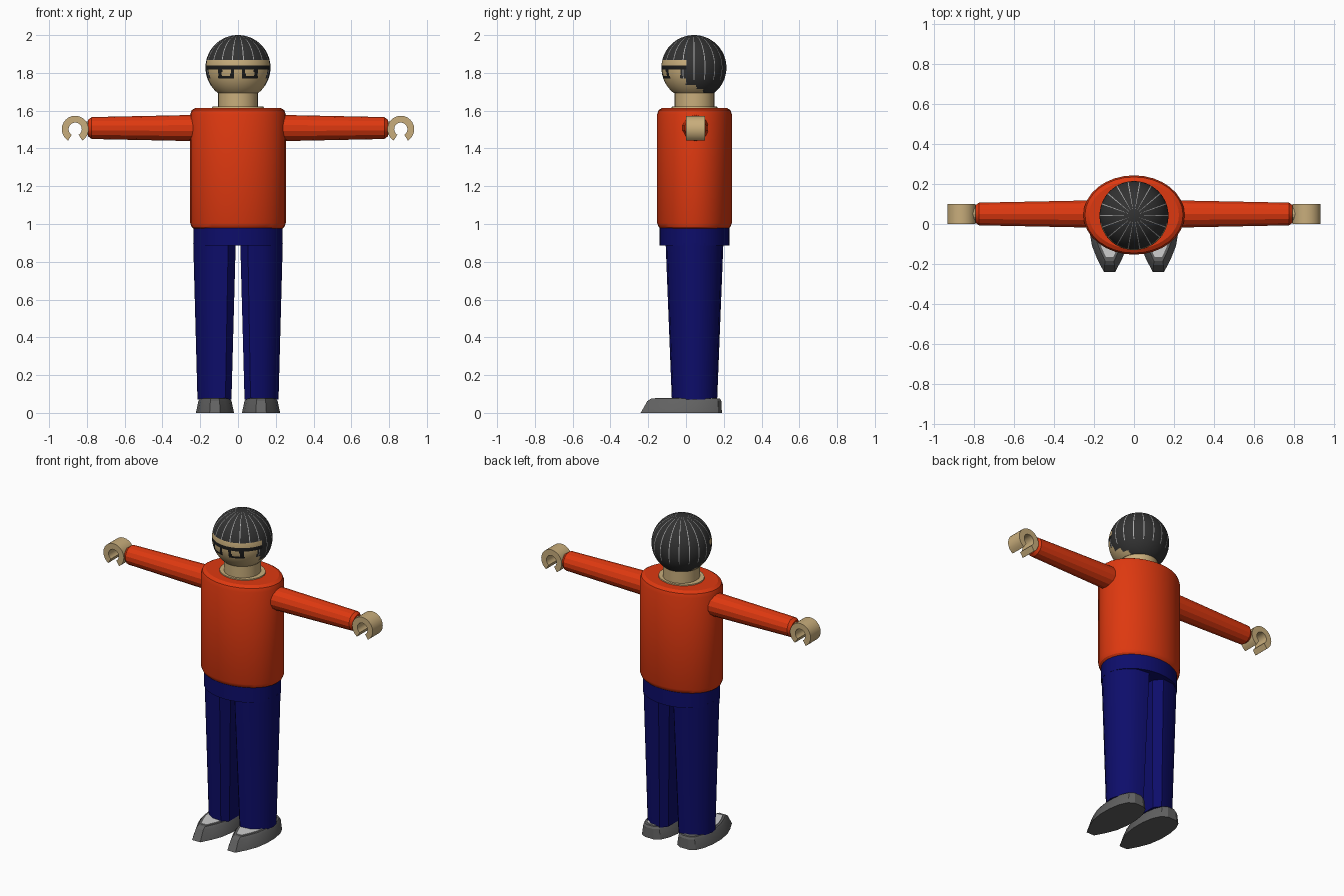
import bpy, bmesh, math
from mathutils import Vector

if "Cube" in bpy.data.objects:
    bpy.data.objects.remove(bpy.data.objects["Cube"])

CY = 0.045  # depth of the body axis


def material(name, rgb):
    m = bpy.data.materials.new(name)
    m.diffuse_color = (*rgb, 1)
    m.use_nodes = True
    m.node_tree.nodes["Principled BSDF"].inputs["Base Color"].default_value = m.diffuse_color
    return m


ORANGE = material("orange_red", (0.73, 0.04, 0.005))
BLUE = material("navy_blue", (0.004, 0.004, 0.145))
SKIN = material("tan", (0.58, 0.42, 0.2))
HAIR = material("charcoal", (0.032, 0.032, 0.032))
STREAK = material("light_grey", (0.4, 0.4, 0.4))
GLASSES = material("black", (0.012, 0.012, 0.012))
GREY = material("mid_grey", (0.12, 0.12, 0.12))
WHITE = material("off_white", (0.62, 0.62, 0.62))


def finish(name, bm, mats, angle=25):
    bmesh.ops.recalc_face_normals(bm, faces=bm.faces)
    me = bpy.data.meshes.new(name)
    bm.to_mesh(me)
    bm.free()
    for m in mats:
        me.materials.append(m)
    ob = bpy.data.objects.new(name, me)
    bpy.context.collection.objects.link(ob)
    bpy.context.view_layer.objects.active = ob
    ob.select_set(True)
    bpy.ops.object.shade_smooth_by_angle(angle=math.radians(angle))
    ob.select_set(False)
    return ob


def loft(name, rings, mats, rule=None, closed=False, angle=25):
    """Skin a list of equal-length rings; cap the ends unless closed."""
    bm = bmesh.new()
    vs = [[bm.verts.new(p) for p in r] for r in rings]
    n = len(vs[0])
    for a, b in zip(vs, vs[1:] + (vs[:1] if closed else [])):
        for i in range(n):
            j = (i + 1) % n
            bm.faces.new((a[i], a[j], b[j], b[i]))
    if not closed:
        bm.faces.new(vs[0])
        bm.faces.new(vs[-1])
    if rule:
        bm.normal_update()
        for f in bm.faces:
            f.material_index = rule(f.calc_center_median())
    return finish(name, bm, mats, angle)


def ellipse(rx, ry, z, n=32):
    return [(rx * math.cos(2 * math.pi * i / n),
             CY + ry * math.sin(2 * math.pi * i / n), z) for i in range(n)]


# Torso with softened rims, hips, collar opening and neck
loft("sweater", [ellipse(0.232, 0.178, 0.973), ellipse(0.246, 0.19, 0.985),
                 ellipse(0.253, 0.198, 1.005), ellipse(0.253, 0.198, 1.58),
                 ellipse(0.245, 0.19, 1.603), ellipse(0.225, 0.17, 1.615)], [ORANGE])
loft("hips", [ellipse(0.235, 0.185, 0.885), ellipse(0.235, 0.185, 0.98)], [BLUE])
loft("collar_opening", [ellipse(0.14, 0.125, 1.6), ellipse(0.135, 0.12, 1.621)], [SKIN])
loft("neck", [ellipse(0.105, 0.105, 1.61), ellipse(0.105, 0.105, 1.70)], [SKIN])

# Head: sphere with hair, streaks and glasses coloured by position
HZ, HR = 1.828, 0.172
GROUPS, COLS = 18, 11
STEP = 2 * math.pi / (GROUPS * COLS)
HEAD_Y = 0.042


def azimuth(i):
    return math.radians(10) + (i - 0.5) * STEP


def head_colour(c):
    x, y, z = abs(c.x), c.y, c.z
    # glasses: a bar round the front and two square frames
    if y < 0.0 and 1.818 < z < 1.838:
        return 3
    if y < 0.0 and 0.02 < x < 0.105 and 1.77 < z < 1.82:
        if not (0.04 < x < 0.085 and z > 1.786):
            return 3
    # hairline stepping down from the forehead to the nape
    if z > 1.865:
        hair = True
    elif z > 1.825:
        hair = y > 0.0
    elif z > 1.77:
        hair = y > -0.03
    elif z > 1.735:
        hair = y > 0.0
    elif z > 1.715:
        hair = y > 0.055
    else:
        hair = y > 0.09 and z > 1.69
    if not hair:
        return 0
    az = math.atan2(c.x, -(c.y - HEAD_Y)) % (2 * math.pi)
    col = int((az - azimuth(0)) % (2 * math.pi) / STEP) % COLS
    rad = math.hypot(c.x, c.y - HEAD_Y)
    return 2 if col == 0 and rad > 0.03 and z > 1.76 else 1


rings = []
for k in range(60):
    lat = math.radians(-51 + 140.5 * k / 59)
    rings.append([(HR * math.cos(lat) * math.sin(azimuth(i)),
                   HEAD_Y - HR * math.cos(lat) * math.cos(azimuth(i)),
                   HZ + HR * math.sin(lat)) for i in range(GROUPS * COLS)])
loft("head", rings, [SKIN, HAIR, STREAK, GLASSES], head_colour, angle=35)

# Half outlines, front to back
LEG = [(0.05, -0.15), (0.13, -0.142), (0.185, -0.105), (0.222, -0.055), (0.235, 0),
       (0.222, 0.055), (0.185, 0.105), (0.13, 0.142), (0.05, 0.15), (0.01, 0.1), (0.01, -0.1)]
SHOE = [(0.028, -0.24), (0.062, -0.175), (0.088, -0.11), (0.101, -0.03), (0.1, 0.05),
        (0.088, 0.12), (0.064, 0.17), (0.03, 0.19)]
SHOE = SHOE + [(-x, y) for x, y in reversed(SHOE)]

for side, s in (("right", 1), ("left", -1)):
    # Tapered leg
    loft(side + "_leg", [[(s * (0.125 + (x - 0.123) * kx), CY + y * ky, z) for x, y in LEG]
                         for z, kx, ky in ((0.07, 0.8, 0.8), (0.9, 1, 1.02))], [BLUE], angle=35)

    # Pointed shoe with a pale upper
    def shoe_ring(kx, front, back, z):
        return [(s * (0.122 + x * kx), front + (y + 0.24) / 0.43 * (back - front), z)
                for x, y in SHOE]
    loft(side + "_shoe", [shoe_ring(1, -0.24, 0.19, 0), shoe_ring(0.87, -0.205, 0.187, 0.062),
                          shoe_ring(0.78, -0.185, 0.18, 0.075)], [GREY])
    loft(side + "_shoe_upper", [shoe_ring(0.66, -0.165, 0.165, 0.07),
                                shoe_ring(0.66, -0.165, 0.165, 0.079)], [WHITE])

    # Sleeve with a bevelled cuff, and wrist
    def arm_ring(x, r, n=14):
        return [(s * x, 0.05 + r * math.cos(2 * math.pi * (i + 0.5) / n),
                 1.508 + r * math.sin(2 * math.pi * (i + 0.5) / n)) for i in range(n)]
    loft(side + "_sleeve", [arm_ring(0.2, 0.07), arm_ring(0.775, 0.058),
                            arm_ring(0.793, 0.044)], [ORANGE])
    loft(side + "_wrist", [arm_ring(0.76, 0.035), arm_ring(0.815, 0.035)], [SKIN])

    # Open ring hand, gap facing down
    arc = []
    for i in range(21):
        a = math.radians(-90 + 32 + (360 - 64) * i / 20)
        arc.append([(s * (0.862 + r * math.cos(a)), y, 1.502 + r * math.sin(a))
                    for r, y in ((0.035, 0.0), (0.071, 0.0), (0.071, 0.1), (0.035, 0.1))])
    loft(side + "_hand", arc, [SKIN])
